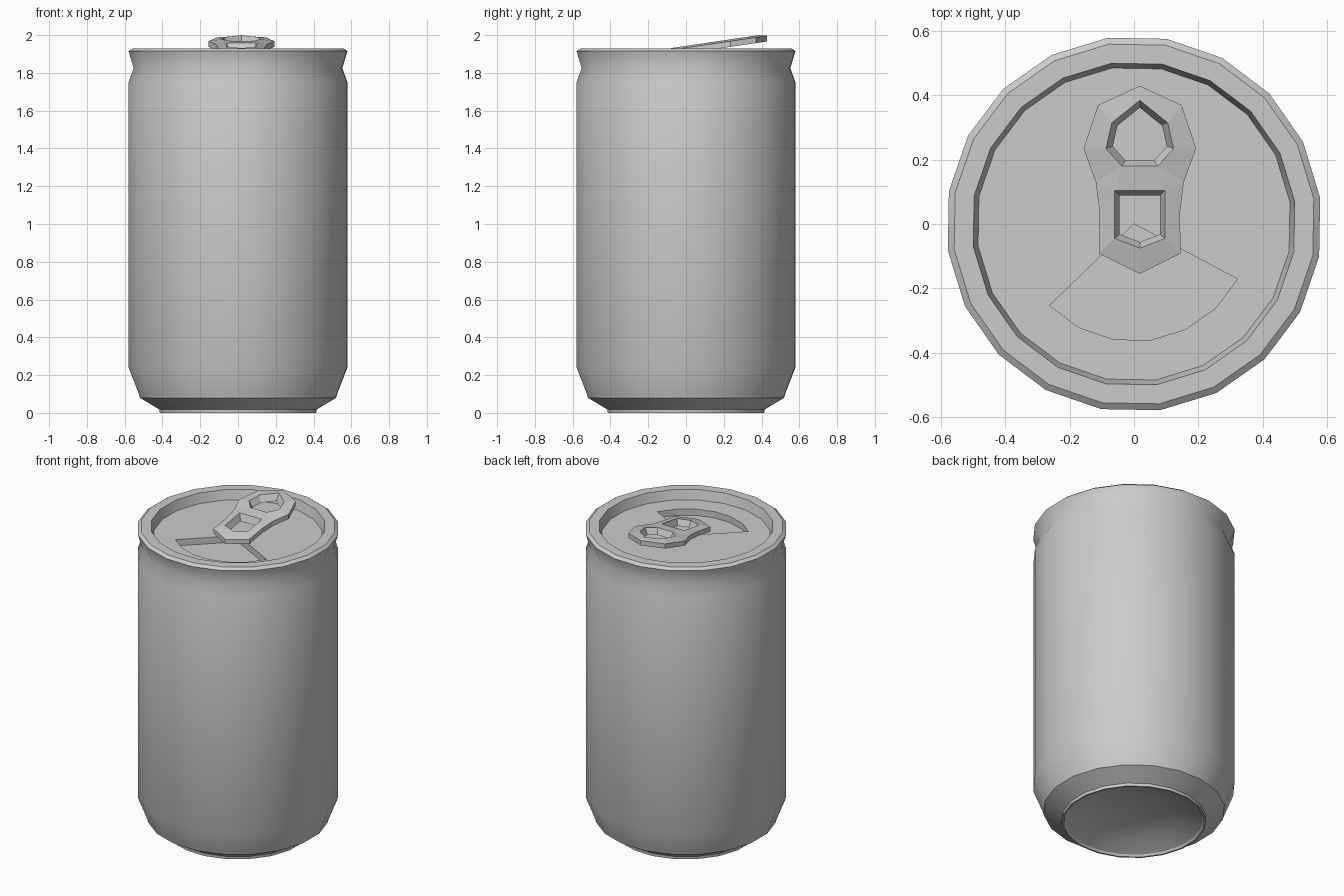
import bpy
from math import sin, cos, radians

if "Cube" in bpy.data.objects:
    bpy.data.objects.remove(bpy.data.objects["Cube"])

SIDES, OFFSET = 20, radians(8)
STEP = radians(360 / SIDES)
MOUTH = range(12, 18)          # lid sectors that are pressed in
LID_Z, FLOOR_Z, MOUTH_R = 1.87, 1.83, 0.365


def ring(r, z, i):
    a = OFFSET + STEP * i
    return (r * cos(a), r * sin(a), z)


def make(name, verts, faces, smooth=None):
    mesh = bpy.data.meshes.new(name)
    mesh.from_pydata(verts, [], faces)
    mesh.update()
    obj = bpy.data.objects.new(name, mesh)
    bpy.context.collection.objects.link(obj)
    if smooth:
        bpy.ops.object.select_all(action='DESELECT')
        obj.select_set(True)
        bpy.context.view_layer.objects.active = obj
        bpy.ops.object.shade_smooth_by_angle(angle=radians(smooth))
    return obj


def lathe(name, profile, smooth, skip=()):
    """Revolve (radius, z) points; radius 0 makes a pole, skip leaves out pole sectors."""
    verts, rows, faces = [], [], []
    for r, z in profile:
        n = len(verts)
        if r == 0:
            verts.append((0, 0, z))
            rows.append([n] * SIDES)
        else:
            verts += [ring(r, z, i) for i in range(SIDES)]
            rows.append(list(range(n, n + SIDES)))
    for a, b in zip(rows, rows[1:]):
        pole = a[0] == a[1] or b[0] == b[1]
        for i in range(SIDES):
            if pole and i in skip:
                continue
            j = (i + 1) % SIDES
            faces.append(list(dict.fromkeys((a[i], a[j], b[j], b[i]))))
    return make(name, verts, faces, smooth)


# Domed base with its standing ring
lathe("can_base", [(0, 0.10), (0.15, 0.092), (0.29, 0.063), (0.40, 0.012), (0.408, 0),
                   (0.418, 0), (0.42, 0.018), (0.525, 0.08)], 30)

# Can wall with the neck
lathe("can_body", [(0.525, 0.08), (0.53, 0.10), (0.585, 0.24), (0.585, 1.75),
                   (0.558, 1.825), (0.585, 1.915)], 45)

# Rim and sunken lid, left open at the mouth
lathe("can_lid", [(0.585, 1.915), (0.565, 1.93), (0.505, 1.93), (0.49, LID_Z),
                  (MOUTH_R, LID_Z), (0, LID_Z)], 30, MOUTH)

# Pressed-in mouth: wedge floor and its walls
arc = [ring(MOUTH_R, 0, i) for i in range(MOUTH.start, MOUTH.stop + 1)]
loop = [(0, 0, 0)] + arc
n = len(loop)
verts = [(x, y, z) for z in (FLOOR_Z, LID_Z) for x, y, _ in loop]
walls = [(i, n + i, n + (i + 1) % n, (i + 1) % n) for i in range(n)]
make("mouth_recess", verts, [tuple(range(n))] + walls)

# Pull tab: right half of outline (O), finger hole (A), and square hole (B), mirrored
O = [(0, .43), (.13, .37), (.175, .235), (.137, .13), (.125, .035), (.127, -.092), (0, -.155)]
A = [(0, .385), (.087, .315), (.105, .235), (.056, .18), (0, .18)]
B = [(0, .105), (.078, .105), (.078, -.045), (0, -.075)]


def slope(y):
    return 1.91 + 0.148 * (y + 0.155)


def inset(points, cy, k):
    return [(x * k, cy + (y - cy) * k) for x, y in points]


top = [(x, y, slope(y)) for x, y in O] + [(x, y, slope(y) + 0.01) for x, y in A + B]
low = O + inset(A, 0.27, 0.8) + inset(B, 0.02, 0.8)
verts = top + [(x, y, slope(y) - 0.03) for x, y in low]
# index layout: O = 0-6, A = 7-11, B = 12-15
caps = [(0, 7, 8, 1), (1, 8, 9, 2), (2, 9, 10, 3), (3, 10, 13), (3, 13, 4),
        (4, 13, 14, 5), (5, 14, 15, 6), (10, 11, 12, 13)]
n = len(top)
faces = caps + [tuple(n + i for i in reversed(f)) for f in caps]
for first, last, outer in ((0, 6, True), (7, 11, False), (12, 15, False)):
    for i in range(first, last):
        quad = (i, i + 1, n + i + 1, n + i)
        faces.append(quad if outer else quad[::-1])
tab = make("pull_tab", verts, faces)
tab.location.x = 0.018
mirror = tab.modifiers.new("mirror", 'MIRROR')
mirror.use_axis = (True, False, False)
mirror.merge_threshold = 0.001
